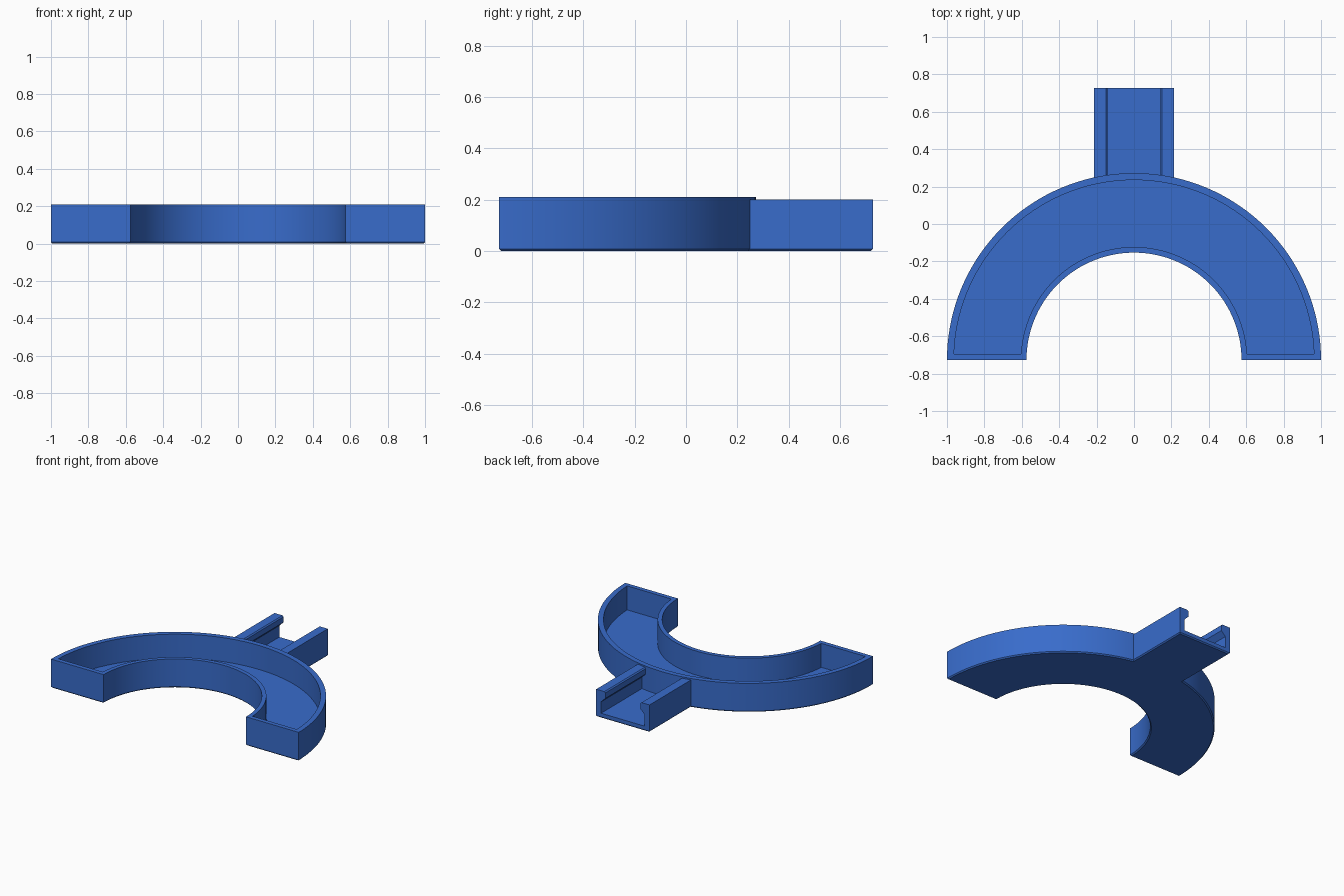
import bpy, bmesh
from math import sin, cos, asin, pi

cube = bpy.data.objects.get("Cube")
if cube:
    bpy.data.objects.remove(cube)

BLUE = (0.04, 0.15, 0.6, 1)
mat = bpy.data.materials.new("blue plastic")
mat.use_nodes = True
mat.diffuse_color = BLUE
mat.node_tree.nodes["Principled BSDF"].inputs["Base Color"].default_value = BLUE

SEGMENTS = 72
CENTRE_Y = -0.728
BACK_Y = 0.728
CHAMFER = 0.008
FLOOR = 0.035


def finish(bm, name):
    bmesh.ops.recalc_face_normals(bm, faces=bm.faces)
    mesh = bpy.data.meshes.new(name)
    bm.to_mesh(mesh)
    bm.free()
    mesh.materials.append(mat)
    obj = bpy.data.objects.new(name, mesh)
    bpy.context.collection.objects.link(obj)
    bpy.ops.object.select_all(action='DESELECT')
    obj.select_set(True)
    bpy.context.view_layer.objects.active = obj
    bpy.ops.object.shade_smooth_by_angle(angle=pi / 6)
    return obj


def stack(name, layers):
    """Join outlines, each (points, z), into a solid capped at both ends."""
    bm = bmesh.new()
    rings = [[bm.verts.new((x, y, z)) for x, y in pts] for pts, z in layers]
    n = len(rings[0])
    for a, b in zip(rings, rings[1:]):
        for i in range(n):
            j = (i + 1) % n
            bm.faces.new((a[i], a[j], b[j], b[i]))
    for ring in (rings[0], rings[-1]):
        for i in range(n // 2 - 1):
            bm.faces.new((ring[i], ring[i + 1], ring[n - 2 - i], ring[n - 1 - i]))
    return finish(bm, name)


def half_ring(outer, inner, end):
    """Outline of a half ring whose straight ends are set back by end."""
    def arc(r):
        start = asin(end / r)
        angles = [start + (pi - 2 * start) * i / SEGMENTS for i in range(SEGMENTS + 1)]
        return [(r * cos(a), CENTRE_Y + r * sin(a)) for a in angles]
    return arc(outer) + arc(inner)[::-1]


def rectangle(half_width, y0, y1):
    return [(-half_width, y0), (half_width, y0), (half_width, y1), (-half_width, y1)]


# Curved open tray with chamfered underside
wall = half_ring(1, 0.575, 0)
cavity = half_ring(0.963, 0.605, 0.032)
stack("curved_tray", [
    (half_ring(1 - CHAMFER, 0.575 + CHAMFER, CHAMFER), 0),
    (wall, CHAMFER), (wall, 0.21), (cavity, 0.21), (cavity, FLOOR)])

# Base of the connector channel, rooted in the tray wall
START_Y = 0.238
base = rectangle(0.215, START_Y, BACK_Y)
stack("channel_base", [
    (rectangle(0.215 - CHAMFER, START_Y, BACK_Y - CHAMFER), 0),
    (base, CHAMFER), (base, FLOOR)])

# Side rails with an inward lip
RAIL = [(0.215, FLOOR), (0.215, 0.2), (0.15, 0.2), (0.142, 0.192),
        (0.142, 0.152), (0.176, 0.118), (0.176, FLOOR)]
for name, side in (("left_rail", 1), ("right_rail", -1)):
    bm = bmesh.new()
    front, back = [[bm.verts.new((side * x, y, z)) for x, z in RAIL]
                   for y in (START_Y, BACK_Y)]
    bm.faces.new(front)
    bm.faces.new(back)
    for i in range(len(RAIL)):
        j = (i + 1) % len(RAIL)
        bm.faces.new((front[i], front[j], back[j], back[i]))
    finish(bm, name)
